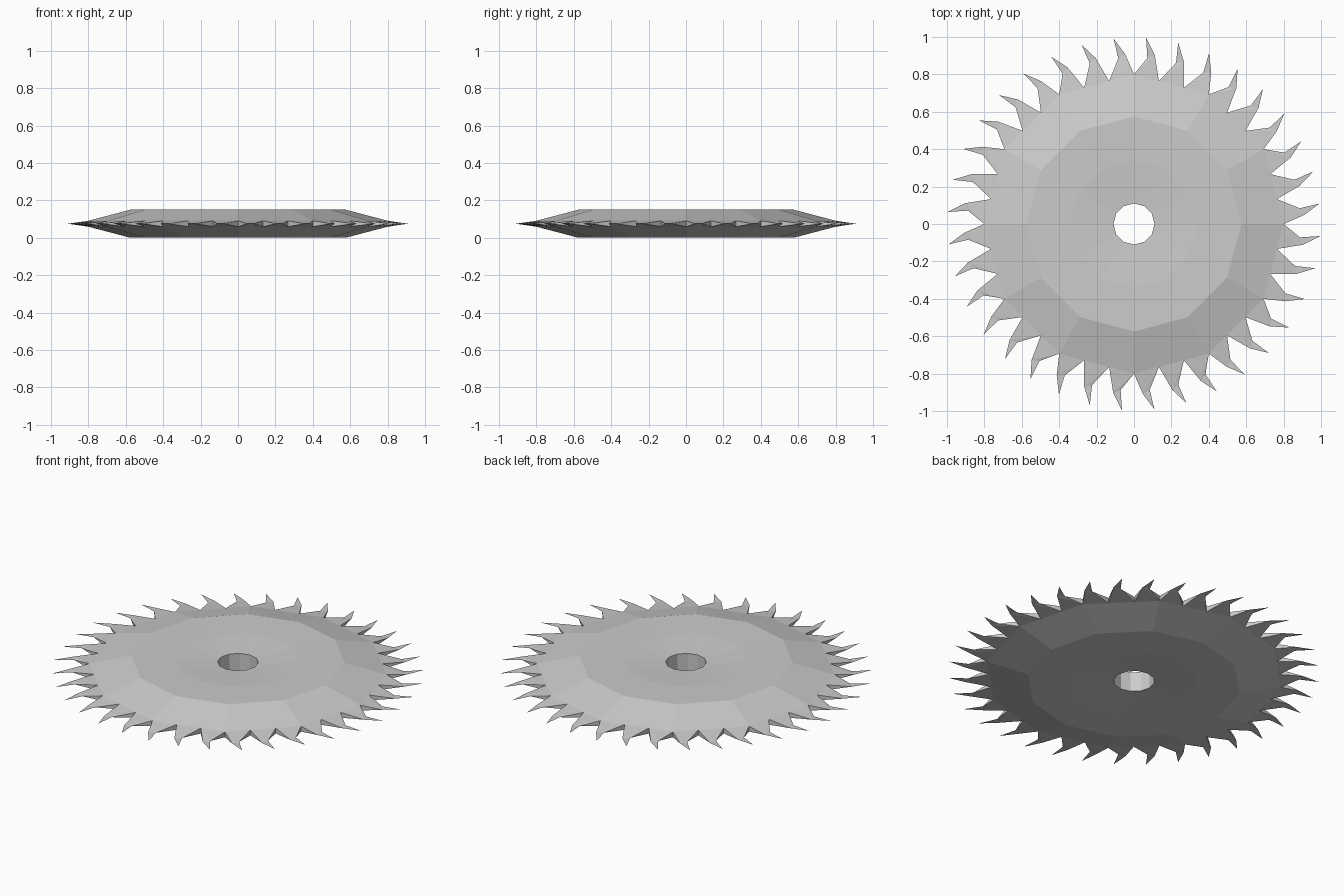
import bpy, bmesh
from math import radians
from mathutils import Vector, Matrix

cube = bpy.data.objects.get("Cube")
if cube:
    bpy.data.objects.remove(cube, do_unlink=True)

SIDES, TEETH_PER_SIDE = 12, 3
MID_Z = 0.075
STEP = 360 / SIDES

steel = bpy.data.materials.new("light_grey_steel")
steel.use_nodes = True
grey = (0.6, 0.6, 0.6, 1)
steel.diffuse_color = grey
steel.node_tree.nodes["Principled BSDF"].inputs["Base Color"].default_value = grey


def polar(radius, degrees, z):
    """Point at a compass angle, clockwise from +y."""
    return Matrix.Rotation(-radians(degrees), 3, 'Z') @ Vector((0, radius, z))


def add_object(name, bm):
    bmesh.ops.remove_doubles(bm, verts=bm.verts, dist=0.0005)
    bmesh.ops.recalc_face_normals(bm, faces=bm.faces)
    mesh = bpy.data.meshes.new(name)
    bm.to_mesh(mesh)
    bm.free()
    mesh.materials.append(steel)
    obj = bpy.data.objects.new(name, mesh)
    bpy.context.collection.objects.link(obj)
    return obj


bm = bmesh.new()


def face(points):
    bm.faces.new([bm.verts.new(p + Vector((0, 0, MID_Z))) for p in points])


# (radius, half thickness) from bore to bevel shoulder, then the gullet line
RINGS = [(0.11, 0.058), (0.34, 0.072), (0.575, 0.075)]
ROOT = (0.8, 0.016)

for side in range(SIDES):
    a, b = side * STEP, (side + 1) * STEP
    # bore wall
    r, h = RINGS[0]
    face([polar(r, a, -h), polar(r, b, -h), polar(r, b, h), polar(r, a, h)])

    for s in (1, -1):
        # dished centre and flat web
        for (r0, h0), (r1, h1) in zip(RINGS, RINGS[1:]):
            face([polar(r0, a, s * h0), polar(r0, b, s * h0),
                  polar(r1, b, s * h1), polar(r1, a, s * h1)])
        # bevelled rim, its outer edge split at the tooth roots
        start, end = polar(ROOT[0], a, s * ROOT[1]), polar(ROOT[0], b, s * ROOT[1])
        roots = [start.lerp(end, i / TEETH_PER_SIDE) for i in range(TEETH_PER_SIDE + 1)]
        r, h = RINGS[-1]
        face([polar(r, b, s * h), polar(r, a, s * h)] + roots)

        # hooked teeth thinning to the middle plane
        for i in range(TEETH_PER_SIDE):
            t = a + i * STEP / TEETH_PER_SIDE
            back, front = polar(0.89, t + 4.6, 0), polar(0.91, t + 7.0, 0)
            face([roots[i], roots[i + 1], front])
            face([roots[i], front, back])
            if s == 1:
                face([back, front, polar(0.998, t + 3.7, 0)])
                flip = Vector((1, 1, -1))
                face([roots[i], roots[i] * flip, back])
                face([roots[i + 1], front, roots[i + 1] * flip])

blade = add_object("saw_blade", bm)
